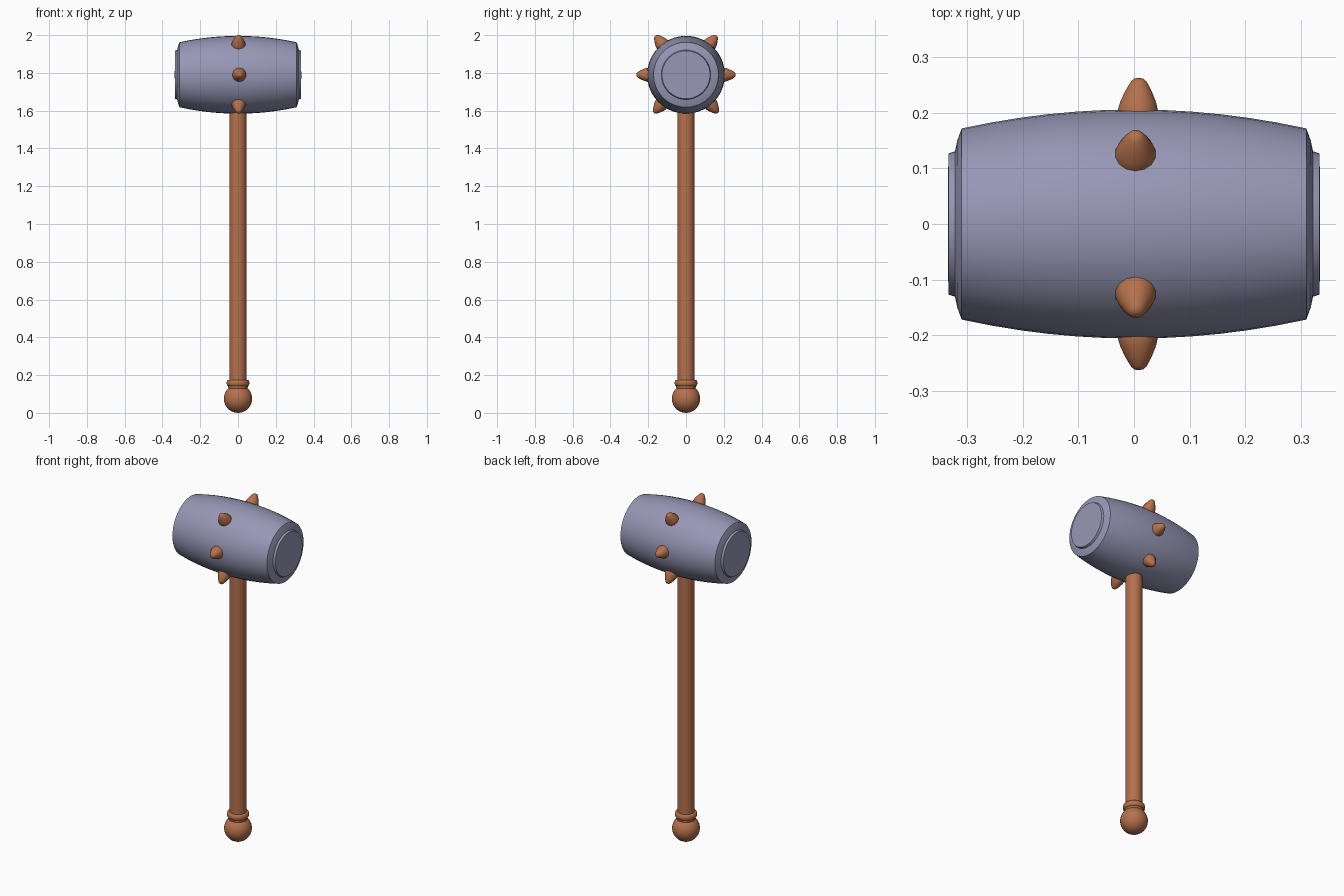
import bpy, bmesh, math
from mathutils import Matrix, Vector

default = bpy.data.objects.get("Cube")
if default:
    bpy.data.objects.remove(default, do_unlink=True)


def material(name, rgb):
    m = bpy.data.materials.new(name)
    m.use_nodes = True
    m.diffuse_color = (*rgb, 1)
    m.node_tree.nodes["Principled BSDF"].inputs["Base Color"].default_value = (*rgb, 1)
    return m


wood = material("warm brown wood", (0.46, 0.165, 0.075))
stone = material("blue grey stone", (0.31, 0.31, 0.47))


def lathe(name, profile, mat, sides=32, matrix=Matrix(), sharp=40):
    """Spin (radius, height) points around z, then place with matrix."""
    bm = bmesh.new()
    verts = [bm.verts.new((r, 0, z)) for r, z in profile]
    edges = [bm.edges.new(pair) for pair in zip(verts, verts[1:])]
    bmesh.ops.spin(bm, geom=verts + edges, axis=(0, 0, 1), cent=(0, 0, 0),
                   angle=math.tau, steps=sides, use_duplicate=False)
    bmesh.ops.remove_doubles(bm, verts=bm.verts[:], dist=0.0002)
    bmesh.ops.recalc_face_normals(bm, faces=bm.faces[:])
    bm.transform(matrix)
    mesh = bpy.data.meshes.new(name)
    bm.to_mesh(mesh)
    bm.free()
    mesh.materials.append(mat)
    obj = bpy.data.objects.new(name, mesh)
    bpy.context.collection.objects.link(obj)
    bpy.ops.object.select_all(action="DESELECT")
    obj.select_set(True)
    bpy.context.view_layer.objects.active = obj
    bpy.ops.object.shade_smooth_by_angle(angle=math.radians(sharp))
    return obj


# Handle shaft
lathe("handle", [(0, 0.13), (0.045, 0.13), (0.045, 1.62), (0, 1.62)], wood, 24)

# Ball at the foot of the handle
ball_r = 0.075
arc = [math.pi * i / 16 for i in range(17)]
lathe("pommel", [(ball_r * math.sin(a), ball_r - ball_r * math.cos(a)) for a in arc], wood)

# Two rounded collars above the ball
for name, z, r, h in (("lower_collar", 0.138, 0.052, 0.012), ("upper_collar", 0.158, 0.06, 0.016)):
    ring = [(r - h / 2 + h / 2 * math.sin(a), z - h * math.cos(a)) for a in arc[::2]]
    lathe(name, [(0, z - h)] + ring + [(0, z + h)], wood)

# Barrel shaped head lying along x, with a stepped disc at each end
centre = Vector((0, 0, 1.79))
half = [(0.206 - 0.034 * (i / 6) ** 2, 0.31 * i / 6) for i in range(7)]
half += [(0.15, 0.318), (0.131, 0.322), (0.127, 0.334), (0, 0.335)]
profile = [(r, -x) for r, x in reversed(half[1:])] + half
lathe("hammer_head", profile, stone, 40,
      Matrix.Translation(centre) @ Matrix.Rotation(math.pi / 2, 4, "Y"), 35)

# Six blunt spikes in a ring around the middle of the head
spike = [(0, 0.17), (0.037, 0.17), (0.037, 0.205), (0.033, 0.22),
         (0.024, 0.24), (0.014, 0.257), (0.008, 0.262), (0, 0.263)]
for name, angle in (("back", 0), ("upper_back", 52), ("upper_front", 128),
                    ("front", 180), ("lower_front", 230), ("lower_back", 310)):
    a = math.radians(angle)
    outward = Vector((0, math.cos(a), math.sin(a)))
    lean = Matrix.Rotation(math.radians(2 * math.cos(a)), 4, "Z")
    turn = outward.to_track_quat("Z", "X").to_matrix().to_4x4()
    lathe(name + "_spike", spike, wood, 14, Matrix.Translation(centre) @ lean.inverted() @ turn, 50)
